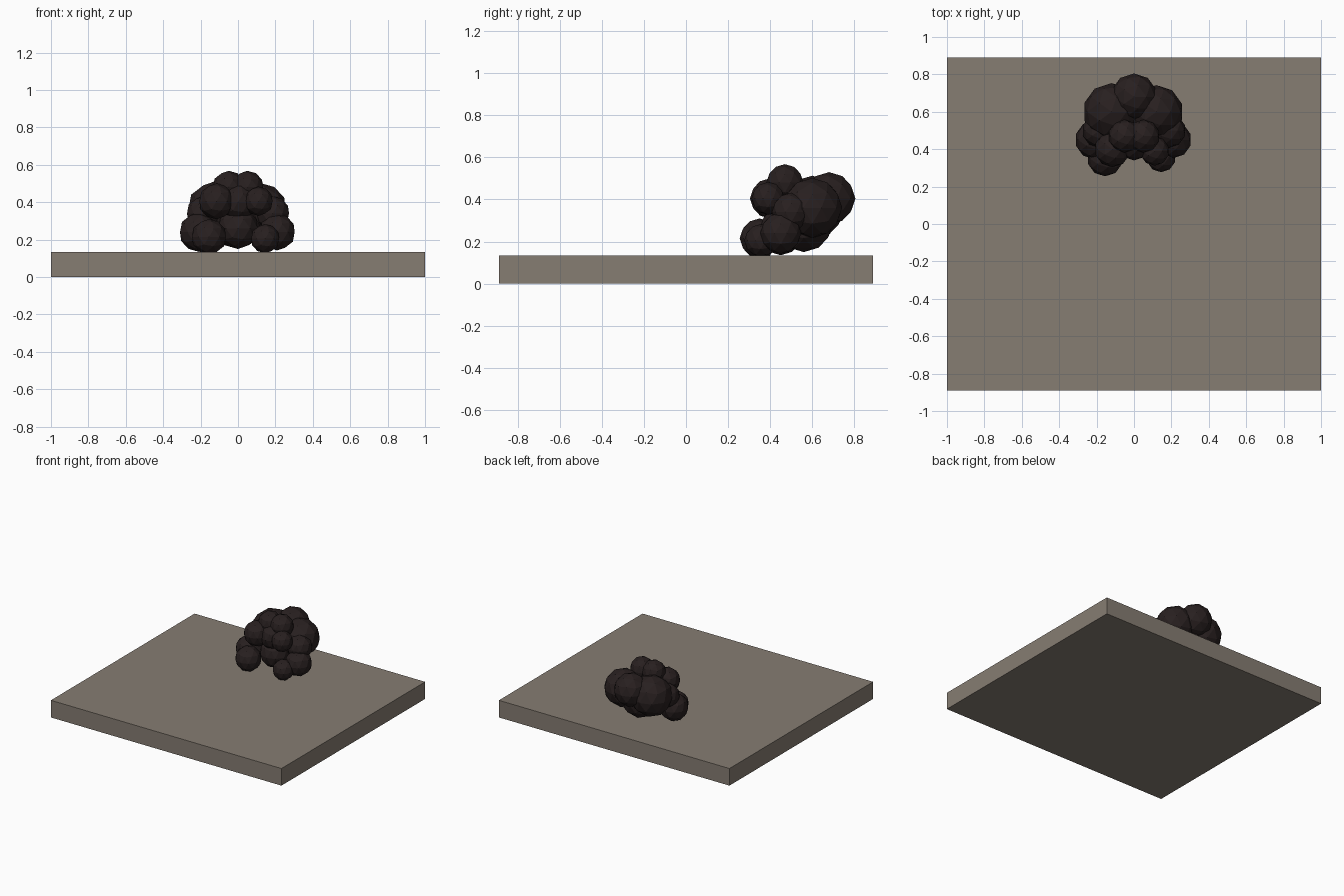
import bpy

cube = bpy.data.objects.get("Cube")
if cube:
    bpy.data.objects.remove(cube, do_unlink=True)


def material(name, rgb):
    mat = bpy.data.materials.new(name)
    mat.use_nodes = True
    mat.diffuse_color = (*rgb, 1)
    mat.node_tree.nodes["Principled BSDF"].inputs["Base Color"].default_value = (*rgb, 1)
    return mat


stone = material("warm grey stone", (0.24, 0.205, 0.17))
dark = material("dark brown", (0.021, 0.014, 0.014))


def ball(name, loc, radius):
    bpy.ops.mesh.primitive_ico_sphere_add(subdivisions=2, radius=radius, location=loc)
    obj = bpy.context.object
    obj.name = name
    obj.data.materials.append(dark)


# Ground slab
bpy.ops.mesh.primitive_cube_add(size=1, location=(0, 0, 0.067))
slab = bpy.context.object
slab.name = "ground_slab"
slab.scale = (2, 1.78, 0.134)
bpy.ops.object.transform_apply(location=False, rotation=False, scale=True)
slab.data.materials.append(stone)

# Lumps along the centre line
ball("back_lump", (0, 0.68, 0.405), 0.125)
ball("lower_body", (0, 0.56, 0.29), 0.14)
ball("front_core", (0, 0.46, 0.26), 0.11)
ball("upper_core", (0, 0.44, 0.40), 0.10)

# Paired lumps, with slightly different sizes on each side
for side, s, k in (("left", 1, 0.93), ("right", -1, 1.0)):
    ball(side + "_haunch", (s * 0.12, 0.60, 0.36), 0.153 * k)
    ball(side + "_crown", (s * 0.05, 0.47, 0.48), 0.088)
    ball(side + "_shoulder", (s * 0.185, 0.50, 0.34), 0.092)
    ball(side + "_outer_lump", (s * 0.21, 0.45, 0.24), 0.105 * k)

# Front clusters and feet
ball("left_front_lump", (0.11, 0.39, 0.405), 0.078)
ball("right_front_lump", (-0.115, 0.40, 0.405), 0.096)
ball("left_foot", (0.145, 0.355, 0.205), 0.078)
ball("right_foot", (-0.155, 0.35, 0.215), 0.095)
